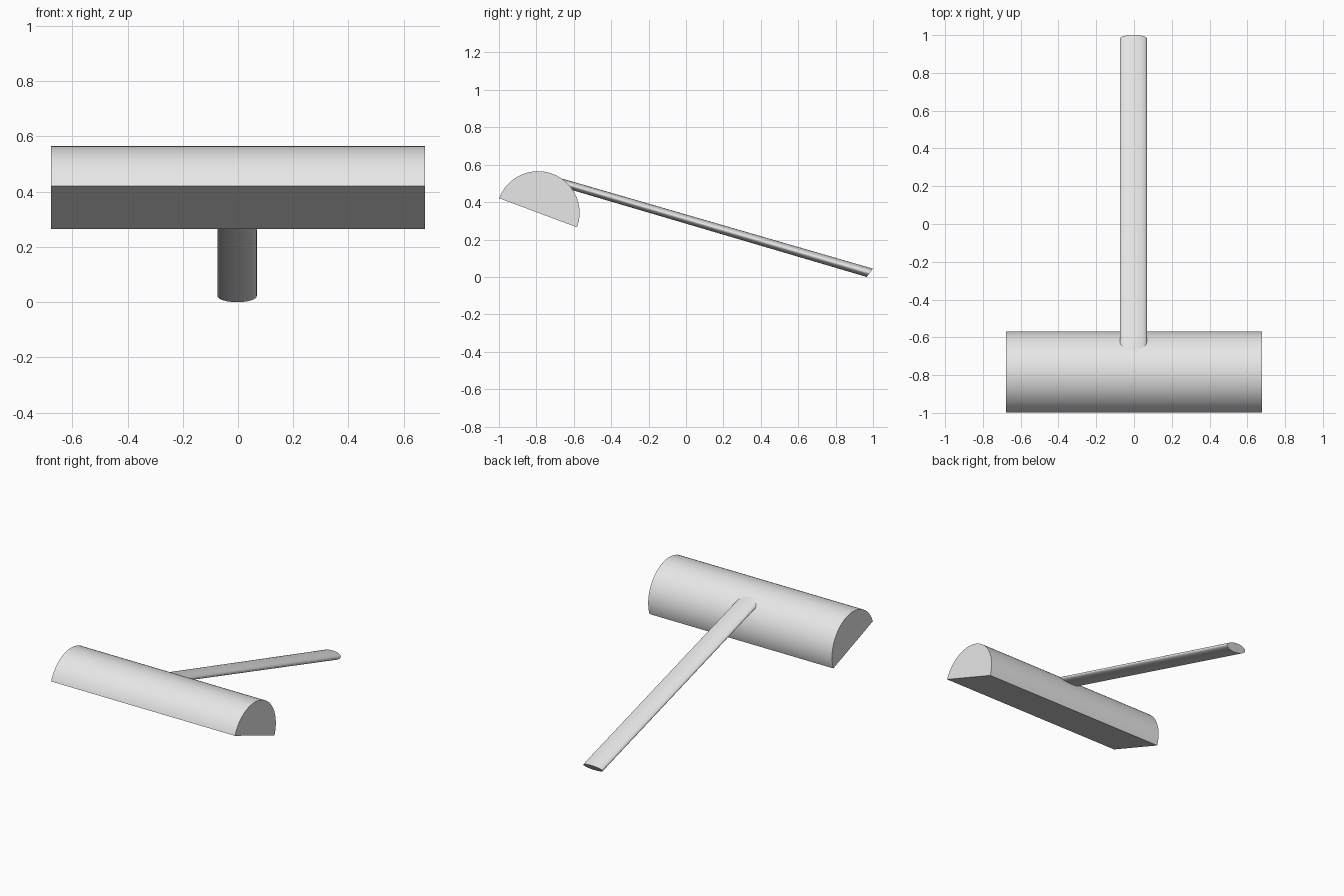
import bpy, bmesh
from math import sin, cos, pi, atan2, radians
from mathutils import Vector

cube = bpy.data.objects.get("Cube")
if cube:
    bpy.data.objects.remove(cube, do_unlink=True)

grey = bpy.data.materials.new("light_grey")
grey.use_nodes = True
colour = (0.8, 0.8, 0.8, 1)
grey.diffuse_color = colour
grey.node_tree.nodes["Principled BSDF"].inputs["Base Color"].default_value = colour


def loft(name, start, end):
    """Solid between two matching rings of points, smooth along its sides."""
    bm = bmesh.new()
    a = [bm.verts.new(p) for p in start]
    b = [bm.verts.new(p) for p in end]
    for i in range(len(a)):
        j = (i + 1) % len(a)
        bm.faces.new((a[i], a[j], b[j], b[i]))
    bm.faces.new(a[::-1])
    bm.faces.new(b)
    bmesh.ops.recalc_face_normals(bm, faces=bm.faces)
    mesh = bpy.data.meshes.new(name)
    bm.to_mesh(mesh)
    bm.free()
    mesh.materials.append(grey)
    obj = bpy.data.objects.new(name, mesh)
    bpy.context.collection.objects.link(obj)
    bpy.ops.object.select_all(action="DESELECT")
    obj.select_set(True)
    bpy.context.view_layer.objects.active = obj
    bpy.ops.object.shade_smooth_by_angle(angle=radians(30))
    return obj


# Head: tilted half cylinder lying across x, flat side down
radius, half_length, steps = 0.222, 0.677, 48
tilt = atan2(-0.155, 0.415)
arc = [tilt + pi * i / steps for i in range(steps + 1)]


def head_ring(x):
    return [Vector((x, -0.791 + radius * cos(t), 0.343 + radius * sin(t))) for t in arc]


loft("head", head_ring(-half_length), head_ring(half_length))

# Handle: flattened oval bar, far end cut at a slant
centre_x, half_width, sides = -0.003, 0.071, 48


def oval(y, z, dy, dz):
    ring = [2 * pi * i / sides for i in range(sides)]
    return [Vector((centre_x + half_width * cos(t), y + dy * sin(t), z + dz * sin(t)))
            for t in ring]


loft("handle", oval(-0.70, 0.514, 0.006, 0.021), oval(0.983, 0.022, 0.017, 0.022))
